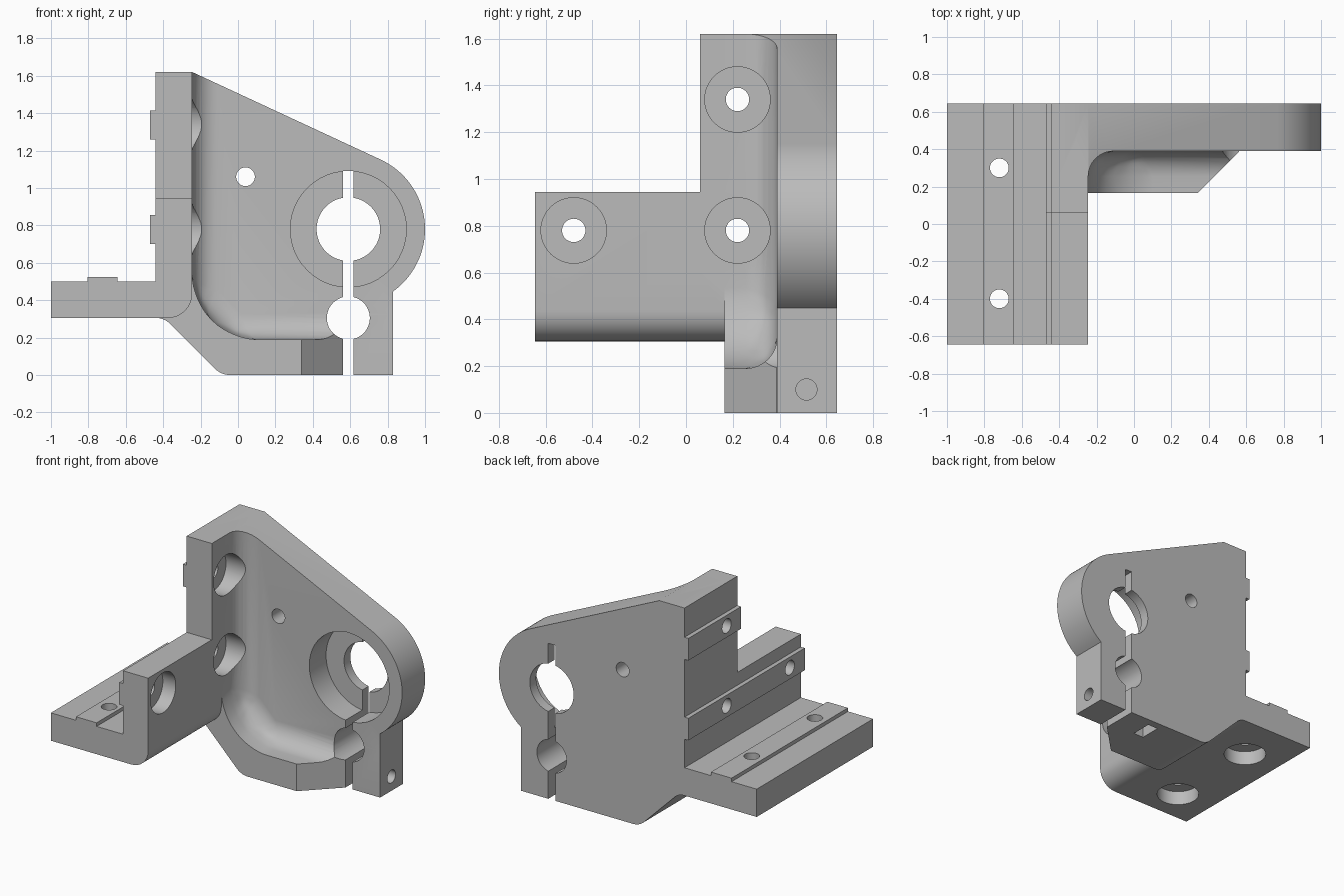
import bpy, bmesh, math
from mathutils import Vector, Matrix

cube = bpy.data.objects.get("Cube")
if cube:
    bpy.data.objects.remove(cube, do_unlink=True)

grey = bpy.data.materials.new("machined_grey")
grey.use_nodes = True
grey.diffuse_color = (0.5, 0.5, 0.5, 1)
grey.node_tree.nodes["Principled BSDF"].inputs["Base Color"].default_value = (0.5, 0.5, 0.5, 1)


def finish(name, bm):
    bmesh.ops.recalc_face_normals(bm, faces=bm.faces)
    mesh = bpy.data.meshes.new(name)
    bm.to_mesh(mesh)
    bm.free()
    mesh.materials.append(grey)
    ob = bpy.data.objects.new(name, mesh)
    bpy.context.collection.objects.link(ob)
    return ob


def prism(name, outline, axis, lo, hi, bevel=0):
    """Extrude a 2D outline along y (outline is x,z) or z (outline is x,y)."""
    bm = bmesh.new()
    place = (lambda p, d: (p[0], d, p[1])) if axis == "y" else (lambda p, d: (p[0], p[1], d))
    face = bm.faces.new([bm.verts.new(place(p, lo)) for p in outline])
    new = bmesh.ops.extrude_face_region(bm, geom=[face])["geom"]
    verts = [v for v in new if isinstance(v, bmesh.types.BMVert)]
    bmesh.ops.translate(bm, verts=verts, vec=place((0, 0), hi - lo))
    if bevel:
        bmesh.ops.recalc_face_normals(bm, faces=bm.faces)
        bmesh.ops.bevel(bm, geom=bm.edges[:], offset=bevel, segments=8,
                        profile=0.5, affect="EDGES")
    return finish(name, bm)


def box(name, x, y, z):
    return prism(name, [(x[0], y[0]), (x[1], y[0]), (x[1], y[1]), (x[0], y[1])], "z", *z)


def rod(name, axis, centre, radius, lo, hi):
    """Cylinder along an axis; centre lists the two other coordinates in xyz order."""
    bm = bmesh.new()
    bmesh.ops.create_cone(bm, cap_ends=True, segments=48, radius1=radius,
                          radius2=radius, depth=hi - lo)
    mid = list(centre)
    mid.insert("xyz".index(axis), (lo + hi) / 2)
    turn = {"x": Matrix.Rotation(math.pi / 2, 4, "Y"),
            "y": Matrix.Rotation(math.pi / 2, 4, "X"), "z": Matrix()}[axis]
    bmesh.ops.transform(bm, matrix=Matrix.Translation(mid) @ turn, verts=bm.verts)
    return finish(name, bm)


def rounded(corners, steps=8):
    """Replace each (u, w, radius) corner by an arc."""
    out = []
    for i, (u, w, r) in enumerate(corners):
        p = Vector((u, w))
        if not r:
            out.append(p)
            continue
        a = (Vector(corners[i - 1][:2]) - p).normalized()
        b = (Vector(corners[(i + 1) % len(corners)][:2]) - p).normalized()
        half = a.angle(b) / 2
        c = p + (a + b).normalized() * (r / math.sin(half))
        start = p + a * (r / math.tan(half)) - c
        end = p + b * (r / math.tan(half)) - c
        sweep = start.angle_signed(end)
        for k in range(steps + 1):
            t = -sweep * k / steps
            out.append(c + Matrix.Rotation(t, 2) @ start)
    return out


def combine(body, tool, mode):
    mod = body.modifiers.new(mode.lower(), "BOOLEAN")
    mod.operation, mod.solver, mod.object = mode, "EXACT", tool
    graph = bpy.context.evaluated_depsgraph_get()
    old = body.data
    mesh = bpy.data.meshes.new_from_object(body.evaluated_get(graph))
    body.modifiers.clear()
    body.data = mesh
    bpy.data.meshes.remove(old)
    bpy.data.objects.remove(tool, do_unlink=True)


WALL_L, WALL_R, BACK, PLATE = -0.44, -0.245, 0.645, 0.39
BORE_X, BORE_Z, LOBE = 0.59, 0.78, 0.41

# Back plate with round clamp lobe and thick foot
arc = [(BORE_X + LOBE * math.cos(a), BORE_Z + LOBE * math.sin(a))
       for a in (math.radians(65 - 119.2 * i / 32) for i in range(33))]
outline = [(WALL_L, 1.62), (WALL_R, 1.62)] + arc + [(0.83, 0)]
outline += rounded([(0.83, 0, 0), (-0.09, 0, 0.12), (-0.395, 0.305, 0.1), (WALL_L, 0.305, 0)])[1:]
body = prism("mounting_bracket", outline, "y", 0.165, BACK)

# Hollow in front of the plate, leaving filleted wall and rib
combine(body, prism("chamfer_cut", [(0.34, 0.165), (0.565, PLATE), (2, PLATE), (2, -1), (0.34, -1)],
                    "z", -1, 3), "DIFFERENCE")
combine(body, prism("hollow_cut", [(WALL_R, 3), (WALL_R, 0.4), (-0.035, 0.19), (3, 0.19), (3, 3)],
                    "y", -2, PLATE, bevel=0.135), "DIFFERENCE")

# Angle section: floor and low wall, then the tall wall
angle = rounded([(-1, 0.305, 0), (WALL_R, 0.305, 0.13), (WALL_R, 0.945, 0),
                 (WALL_L, 0.945, 0), (WALL_L, 0.5, 0), (-1, 0.5, 0)])
combine(body, prism("angle_section", angle, "y", -BACK, BACK), "UNION")
combine(body, box("tall_wall", (WALL_L, WALL_R), (0.06, BACK), (0.6, 1.62)), "UNION")

# Locating tongues
combine(body, box("low_tongue", (-0.47, -0.4), (-BACK, BACK), (0.7, 0.855)), "UNION")
combine(body, box("high_tongue", (-0.47, -0.4), (0.06, BACK), (1.26, 1.415)), "UNION")
combine(body, box("floor_tongue", (-0.805, -0.645), (-BACK, BACK), (0.45, 0.525)), "UNION")

# Counterbored screw holes in wall and floor
for y, z in ((0.22, 1.34), (0.22, 0.78), (-0.48, 0.78)):
    combine(body, rod("wall_counterbore", "x", (y, z), 0.14, -0.345, 0.02), "DIFFERENCE")
    combine(body, rod("wall_hole", "x", (y, z), 0.05, -0.6, -0.2), "DIFFERENCE")
for y in (0.3, -0.4):
    combine(body, rod("floor_counterbore", "z", (-0.72, y), 0.14, 0.2, 0.405), "DIFFERENCE")
    combine(body, rod("floor_hole", "z", (-0.72, y), 0.05, 0.2, 0.7), "DIFFERENCE")

# Clamp bore, relief hole, slit and small plate hole
for x, z, r, lo in ((BORE_X, BORE_Z, 0.17, 0), (BORE_X, 0.305, 0.115, 0), (0.04, 1.06, 0.05, 0)):
    combine(body, rod("plate_hole", "y", (x, z), r, lo, 1), "DIFFERENCE")
combine(body, rod("bore_seat", "y", (BORE_X, BORE_Z), 0.31, 0.2, 0.575), "DIFFERENCE")
combine(body, box("slit", (0.562, 0.617), (0, 1), (-0.5, 1.09)), "DIFFERENCE")

# Clamp bolt hole and nut pocket
combine(body, rod("bolt_hole", "x", (0.515, 0.1), 0.045, 0.3, 1), "DIFFERENCE")
combine(body, box("nut_pocket", (0.29, 0.37), (0.44, 0.59), (-0.2, 0.18)), "DIFFERENCE")

bpy.ops.object.select_all(action="DESELECT")
body.select_set(True)
bpy.context.view_layer.objects.active = body
bpy.ops.object.shade_smooth_by_angle(angle=math.radians(30))
